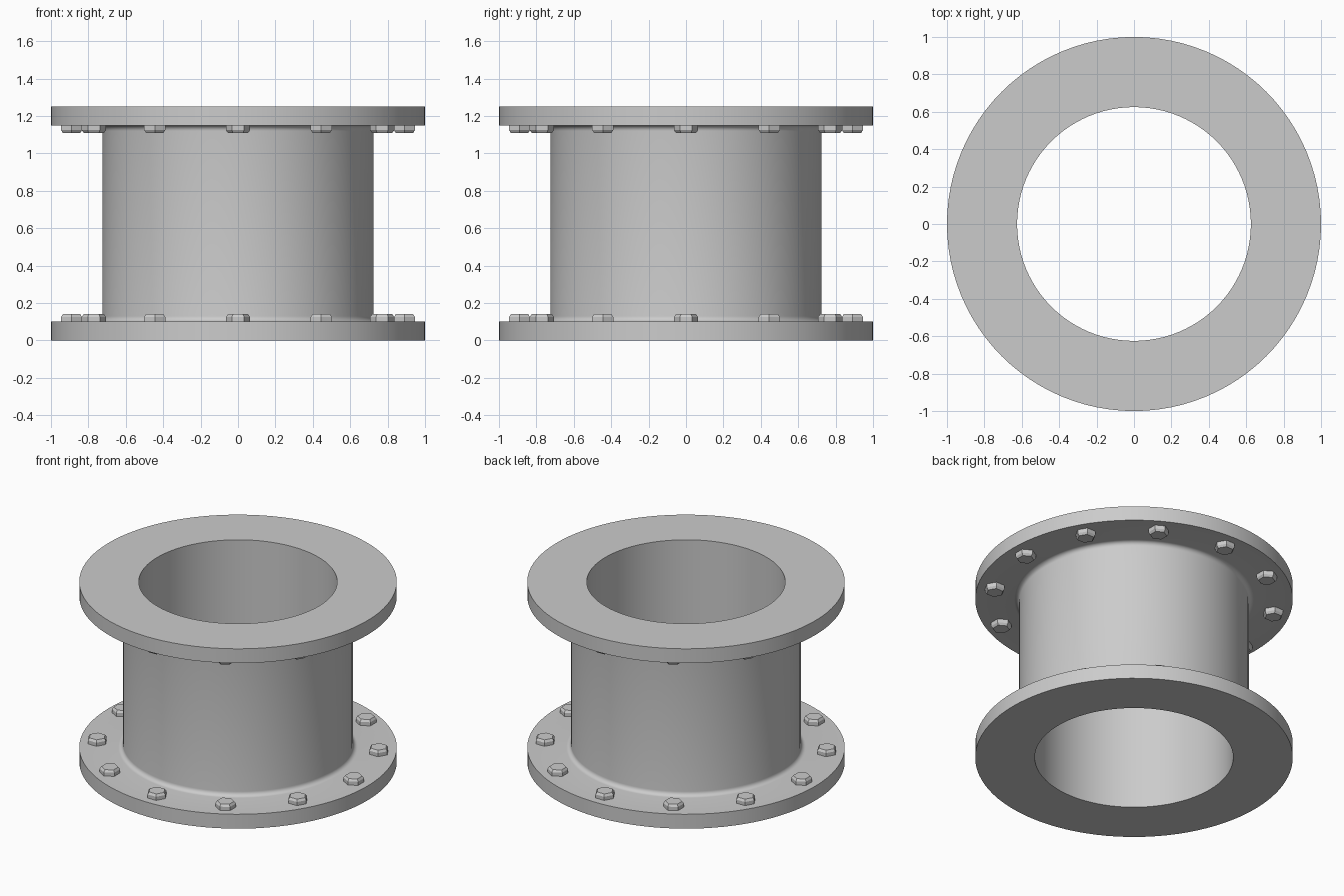
import bpy, bmesh
from math import sin, cos, pi, radians

if "Cube" in bpy.data.objects:
    bpy.data.objects.remove(bpy.data.objects["Cube"])

H, T, R_OUT, R_IN, R_PIPE, FIL = 1.25, 0.10, 1.0, 0.625, 0.725, 0.03
SEG = 96


def make_object(name, bm):
    bmesh.ops.recalc_face_normals(bm, faces=bm.faces)
    mesh = bpy.data.meshes.new(name)
    bm.to_mesh(mesh)
    bm.free()
    ob = bpy.data.objects.new(name, mesh)
    bpy.context.collection.objects.link(ob)
    return ob


def shade(ob, angle):
    bpy.ops.object.select_all(action='DESELECT')
    ob.select_set(True)
    bpy.context.view_layer.objects.active = ob
    bpy.ops.object.shade_smooth_by_angle(angle=radians(angle))


# Flanged pipe: closed profile with filleted roots, revolved around z
fillet = [(R_PIPE + FIL * (1 - sin(a)), T + FIL * (1 - cos(a)))
          for a in (i * pi / 12 for i in range(7))]
lower = [(R_IN, 0), (R_OUT, 0), (R_OUT, T)] + fillet
profile = lower + [(r, H - z) for r, z in reversed(lower)]

bm = bmesh.new()
rings = [[bm.verts.new((r * cos(2 * pi * s / SEG), r * sin(2 * pi * s / SEG), z))
          for s in range(SEG)] for r, z in profile]
for i, ring in enumerate(rings):
    nxt = rings[(i + 1) % len(rings)]
    for s in range(SEG):
        t = (s + 1) % SEG
        bm.faces.new((ring[s], ring[t], nxt[t], nxt[s]))
shade(make_object("flanged_pipe", bm), 35)


# Hexagonal bolt heads with a chamfered outer edge, twelve per flange
def bolt_ring(name, base, direction):
    bm = bmesh.new()
    for k in range(12):
        a = k * pi / 6
        levels = []
        for r, h in ((0.065, -0.005), (0.065, 0.025), (0.054, 0.04)):
            levels.append([bm.verts.new((0.89 * cos(a) + r * cos(a + pi / 2 + j * pi / 3),
                                         0.89 * sin(a) + r * sin(a + pi / 2 + j * pi / 3),
                                         base + direction * h)) for j in range(6)])
        bm.faces.new(levels[0])
        bm.faces.new(levels[-1])
        for lo, hi in zip(levels, levels[1:]):
            for j in range(6):
                n = (j + 1) % 6
                bm.faces.new((lo[j], lo[n], hi[n], hi[j]))
    make_object(name, bm)


bolt_ring("lower_bolts", T, 1)
bolt_ring("upper_bolts", H - T, -1)
